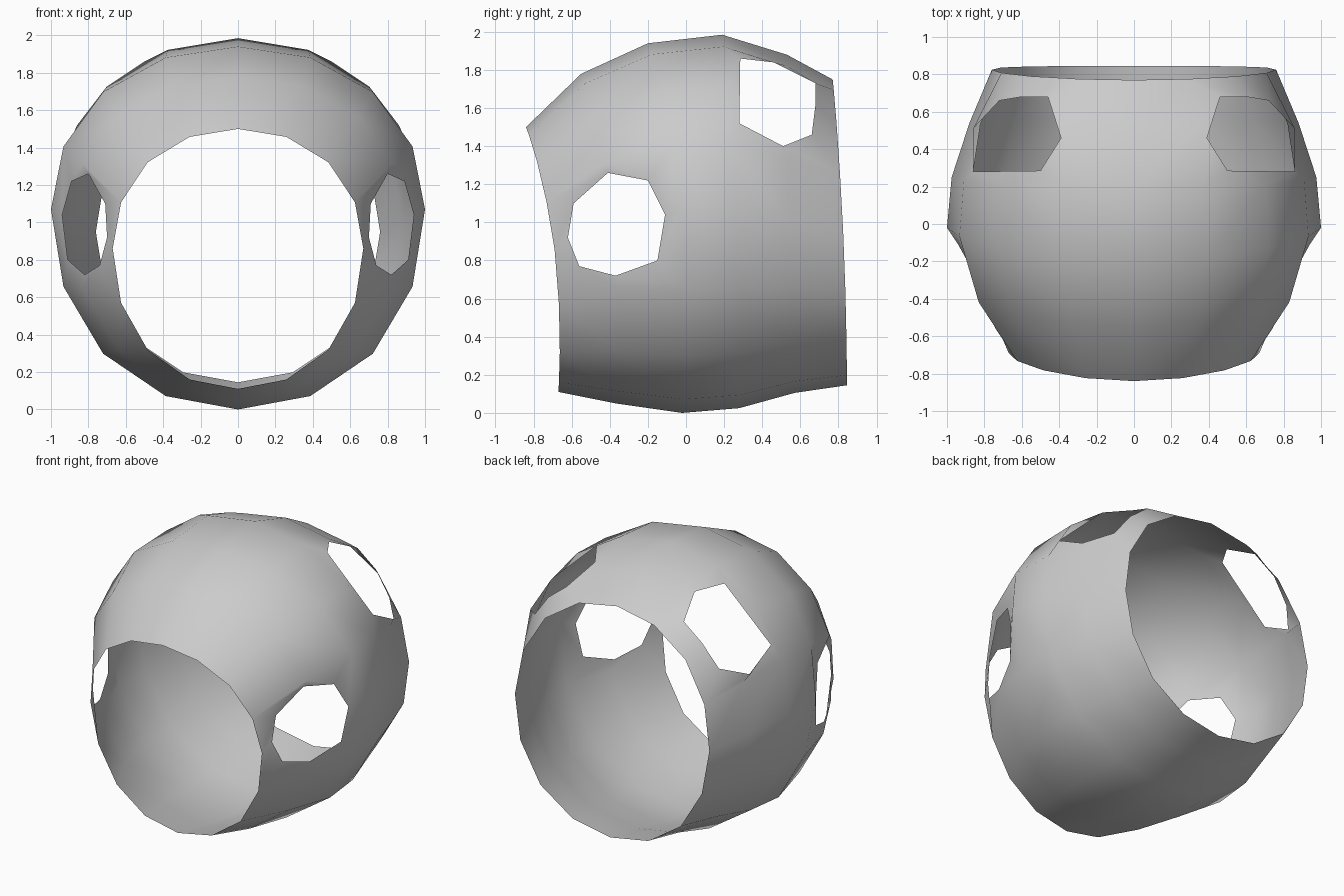
import bpy, bmesh
from math import sin, cos, pi

if "Cube" in bpy.data.objects:
    bpy.data.objects.remove(bpy.data.objects["Cube"])

# Rings front to back: y at top / side / bottom, half width, z at top / side / bottom
RINGS = [
    (-0.84, -0.69, -0.67, 0.67, 1.50, 0.86, 0.11),
    (-0.55, -0.37, -0.37, 0.89, 1.78, 1.02, 0.05),
    (-0.20, -0.02, -0.02, 1.00, 1.94, 1.07, 0.00),
    (0.19, 0.25, 0.28, 0.975, 1.985, 1.05, 0.025),
    (0.53, 0.54, 0.57, 0.88, 1.88, 1.00, 0.105),
    (0.77, 0.825, 0.845, 0.76, 1.75, 0.95, 0.145),
]
HALF = 8  # segments from top to bottom on one side

# Hole rims, listed around the patch from its front upper corner
SIDE_HOLE = [(0.71, -0.59, 1.10), (0.80, -0.41, 1.26), (0.89, -0.20, 1.22), (0.94, -0.11, 1.04),
             (0.91, -0.15, 0.80), (0.82, -0.37, 0.72), (0.74, -0.56, 0.77), (0.70, -0.62, 0.92)]
BACK_HOLE = [(0.50, 0.285, 1.86), (0.39, 0.46, 1.84), (0.46, 0.68, 1.73), (0.60, 0.68, 1.62),
             (0.72, 0.66, 1.46), (0.86, 0.51, 1.40), (0.86, 0.28, 1.52), (0.50, 0.285, 1.86)]
HOLES = {(1, 4): SIDE_HOLE, (4, 2): BACK_HOLE}  # keyed by (ring, segment) at the centre
AROUND = [(-1, -1), (0, -1), (1, -1), (1, 0), (1, 1), (0, 1), (-1, 1), (-1, 0)]


def ring_point(ring, j):
    yt, ys, yb, w, zt, zs, zb = ring
    a = pi * j / HALF
    c, s = cos(a), sin(a)
    full = 1 + 0.02 * sin(2 * a) ** 2
    y = ys + (yt - yb) / 2 * c + ((yt + yb) / 2 - ys) * c * c
    z = zs + (zt - zs if c > 0 else zs - zb) * c * full
    return (0 if j in (0, HALF) else w * s * full, y, z)


bm = bmesh.new()
grid = {(i, j): bm.verts.new(ring_point(r, j))
        for i, r in enumerate(RINGS) for j in range(HALF + 1) if (i, j) not in HOLES}

# Shell quads, leaving out the patches around the holes
for i in range(len(RINGS) - 1):
    for j in range(HALF):
        keys = [(i, j), (i + 1, j), (i + 1, j + 1), (i, j + 1)]
        if all(k in grid for k in keys):
            bm.faces.new([grid[k] for k in keys])

# Collar of faces from each patch border to its hole rim
for (ci, cj), pts in HOLES.items():
    made = {p: bm.verts.new(p) for p in dict.fromkeys(pts)}
    rim = [made[p] for p in pts]
    outer = [grid[ci + a, cj + b] for a, b in AROUND]
    for k in range(8):
        n = (k + 1) % 8
        bm.faces.new(list(dict.fromkeys([outer[k], outer[n], rim[n], rim[k]])))

# Mirror to the other side and weld the centre line
geom = bm.verts[:] + bm.edges[:] + bm.faces[:]
bmesh.ops.mirror(bm, geom=geom, axis='X', merge_dist=0.0)
bmesh.ops.remove_doubles(bm, verts=bm.verts[:], dist=0.001)
bmesh.ops.recalc_face_normals(bm, faces=bm.faces[:])
# Make normals point outward
test = max(bm.faces, key=lambda f: f.calc_center_median().z)
if test.normal.z < 0:
    bmesh.ops.reverse_faces(bm, faces=bm.faces[:])
for f in bm.faces:
    f.smooth = True

mesh = bpy.data.meshes.new("hood_shell")
bm.to_mesh(mesh)
bm.free()
bpy.context.collection.objects.link(bpy.data.objects.new("hood_shell", mesh))
